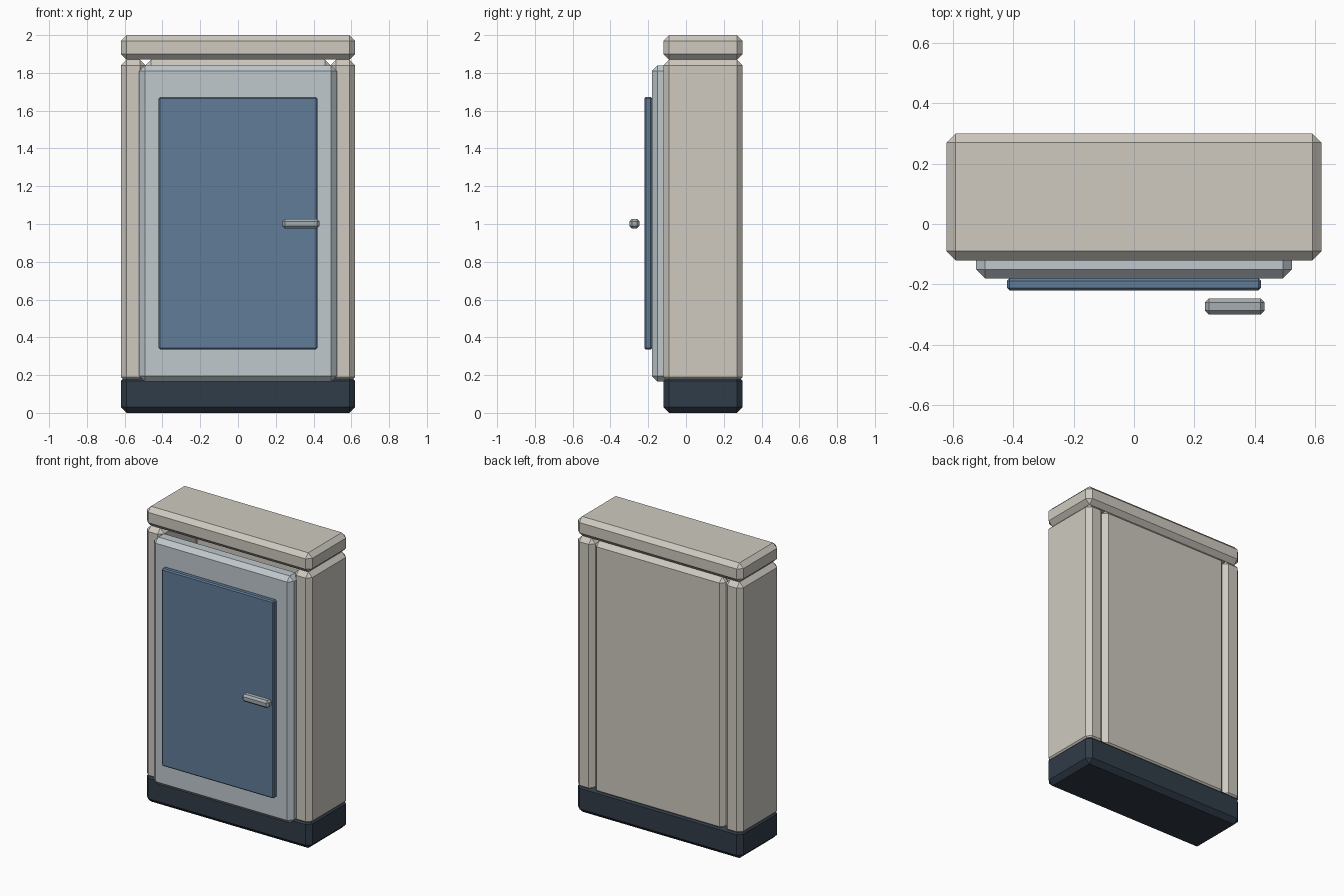
import bpy

if "Cube" in bpy.data.objects:
    bpy.data.objects.remove(bpy.data.objects["Cube"])


def material(name, rgb):
    m = bpy.data.materials.new(name)
    m.diffuse_color = (*rgb, 1)
    m.use_nodes = True
    m.node_tree.nodes["Principled BSDF"].inputs["Base Color"].default_value = m.diffuse_color
    return m


stone = material("warm_grey", (0.62, 0.59, 0.53))
dark = material("dark_navy", (0.03, 0.045, 0.065))
pale = material("pale_blue_grey", (0.52, 0.58, 0.61))
blue = material("door_blue", (0.115, 0.2, 0.31))
metal = material("handle_grey", (0.38, 0.42, 0.44))


def block(name, x, y, z, mat, bevel=0.03):
    """Chamfered box given by its (min, max) range on each axis."""
    ranges = (x, y, z)
    bpy.ops.mesh.primitive_cube_add(size=1, location=[(a + b) / 2 for a, b in ranges])
    ob = bpy.context.object
    ob.name = name
    ob.scale = [b - a for a, b in ranges]
    bpy.ops.object.transform_apply(location=False, rotation=False, scale=True)
    mod = ob.modifiers.new("chamfer", 'BEVEL')
    mod.width = bevel
    mod.segments = 1
    ob.data.materials.append(mat)
    return ob


# plinth and cap
block("base", (-0.62, 0.62), (-0.12, 0.30), (0, 0.20), dark)
block("lid", (-0.62, 0.62), (-0.12, 0.30), (1.87, 2.0), stone)

# hollow body: two side walls and a back wall
for side, x in (("left", (-0.62, -0.49)), ("right", (0.49, 0.62))):
    block(side + "_wall", x, (-0.12, 0.30), (0.16, 1.87), stone)
block("back_wall", (-0.49, 0.49), (0.22, 0.30), (0.16, 1.87), stone)

# door frame, door and handle on the front
block("door_frame", (-0.523, 0.523), (-0.18, -0.06), (0.165, 1.84), pale)
block("door", (-0.42, 0.42), (-0.22, -0.18), (0.335, 1.673), blue, 0.008)
block("handle", (0.235, 0.432), (-0.30, -0.246), (0.977, 1.027), metal, 0.013)
